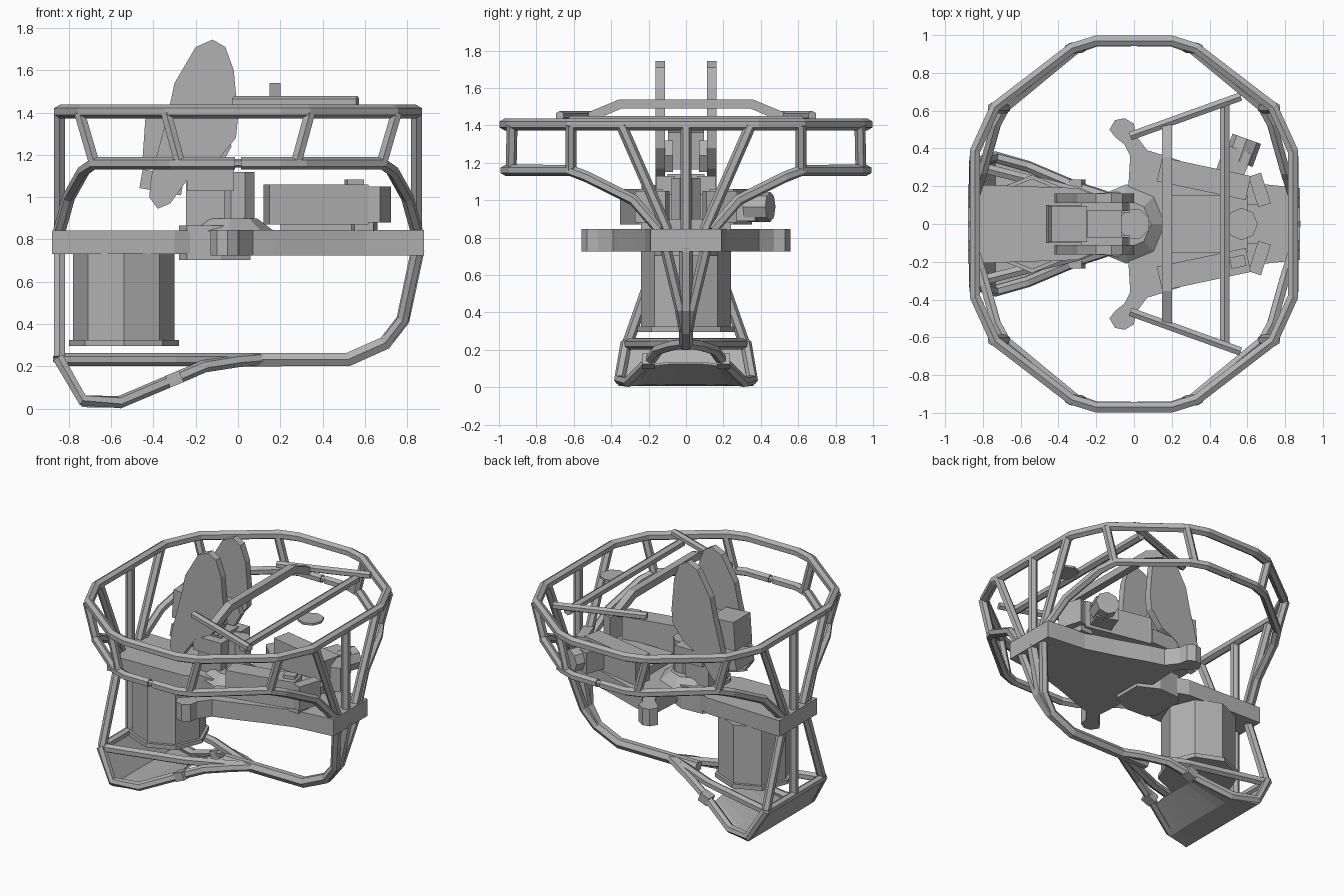
import bpy, bmesh, math
from mathutils import Vector, Matrix

if "Cube" in bpy.data.objects:
    bpy.data.objects.remove(bpy.data.objects["Cube"])

grey = bpy.data.materials.new("metal_grey")
grey.diffuse_color = (0.44, 0.44, 0.44, 1)
grey.use_nodes = True
grey.node_tree.nodes["Principled BSDF"].inputs["Base Color"].default_value = grey.diffuse_color


def finish(name, bm):
    bmesh.ops.recalc_face_normals(bm, faces=bm.faces)
    me = bpy.data.meshes.new(name)
    bm.to_mesh(me)
    bm.free()
    me.materials.append(grey)
    ob = bpy.data.objects.new(name, me)
    bpy.context.collection.objects.link(ob)
    return ob


def tube(name, pts, r=0.03, closed=False, sides=6):
    """Sweep a polygon along a path with mitred corners."""
    P = [Vector(p) for p in pts]
    n = len(P)
    bm = bmesh.new()
    rings = []
    for i, p in enumerate(P):
        a = (p - P[i - 1]).normalized() if i or closed else None
        b = (P[(i + 1) % n] - p).normalized() if i < n - 1 or closed else None
        a, b = a or b, b or a
        t = (a + b).normalized()
        up = Vector((0, 0, 1)) if abs(t.z) < 0.75 else Vector((0, 1, 0))
        u = t.cross(up).normalized()
        if rings and not closed and u.dot(last) < 0.7:
            u = (last - t * last.dot(t)).normalized()
        last = u
        w = u.cross(t)
        rings.append([bm.verts.new(p + r * (math.cos(k) * u + math.sin(k) * w))
                      for k in [math.tau * (j + 0.5) / sides for j in range(sides)]])
    for i in range(n if closed else n - 1):
        A, B = rings[i], rings[(i + 1) % n]
        for j in range(sides):
            k = (j + 1) % sides
            bm.faces.new((A[j], A[k], B[k], B[j]))
    if not closed:
        bm.faces.new(rings[0])
        bm.faces.new(rings[-1])
    return finish(name, bm)


def both(name, pts, r=0.03):
    for s, side in ((1, "back"), (-1, "front")):
        tube(f"{name}_{side}", [(x, s * y, z) for x, y, z in pts], r)


def prism(name, outline, lo, hi, axis="z"):
    """Extrude an outline along z (xy outline) or y (xz outline)."""
    def mk(a, b, c):
        return (a, b, c) if axis == "z" else (a, c, b)
    bm = bmesh.new()
    A = [bm.verts.new(mk(a, b, lo)) for a, b in outline]
    B = [bm.verts.new(mk(a, b, hi)) for a, b in outline]
    bm.faces.new(A)
    bm.faces.new(B)
    n = len(A)
    for i in range(n):
        bm.faces.new((A[i], A[(i + 1) % n], B[(i + 1) % n], B[i]))
    return finish(name, bm)


def mirrored(edge):
    return edge + [(x, -y) for x, y in reversed(edge)]


def box(name, c, size, rz=0, ry=0):
    bm = bmesh.new()
    bmesh.ops.create_cube(bm, size=1)
    m = (Matrix.Translation(c) @ Matrix.Rotation(math.radians(rz), 4, "Z")
         @ Matrix.Rotation(math.radians(ry), 4, "Y") @ Matrix.Diagonal((*size, 1)))
    bm.transform(m)
    return finish(name, bm)


def drum(name, c, r1, r2, h, sides=8, axis="z", turn=0):
    bm = bmesh.new()
    bmesh.ops.create_cone(bm, cap_ends=True, segments=sides, radius1=r1, radius2=r2, depth=h)
    m = Matrix.Rotation(math.radians(turn), 4, "Z")
    if axis == "y":
        m = m @ Matrix.Rotation(math.pi / 2, 4, "X")
    bm.transform(Matrix.Translation(c) @ m)
    return finish(name, bm)


# Upper ring
q = [(0.842, 0.385), (0.735, 0.62), (0.33, 0.93), (0.2, 0.97)]
half = q + [(-x, y) for x, y in reversed(q)]
tube("upper_ring", [(x, y, 1.405) for x, y in mirrored(half)], 0.032, closed=True)

for sx, end in ((1, "right"), (-1, "left")):
    # Lower rails, ring struts and end struts
    both(f"lower_rail_{end}", [(sx * x, y, z) for x, y, z in (
        (0.015, 0.965, 1.16), (0.2, 0.965, 1.16), (0.31, 0.925, 1.16), (0.68, 0.62, 1.16),
        (0.73, 0.53, 1.125), (0.80, 0.28, 1.0), (0.845, 0.14, 0.84))], 0.03)
    both(f"corner_strut_{end}", [(sx * 0.75, 0.615, 1.4), (sx * 0.68, 0.615, 1.16)], 0.029)
    both(f"side_strut_{end}", [(sx * 0.34, 0.93, 1.4), (sx * 0.275, 0.935, 1.16)], 0.029)
    both(f"diagonal_strut_{end}", [(sx * 0.845, 0.345, 1.4), (sx * 0.845, 0.1, 0.84)], 0.03)
tube("right_post", [(0.845, 0, 1.4), (0.845, 0, 0.8)])
tube("left_post", [(-0.845, 0, 1.4), (-0.845, 0, 0.24)])
for y in (0.965, -0.965):
    tube("rail_joint", [(-0.03, y, 1.16), (0.03, y, 1.16)], 0.02)

# Lower frame
tube("keel", [(0.85, 0, 0.75), (0.78, 0, 0.42), (0.695, 0, 0.31), (0.52, 0, 0.232), (-0.1, 0, 0.232)], 0.037)
both("leg_brace", [(0.85, 0.11, 0.75), (0.78, 0.03, 0.42), (0.695, 0.01, 0.31)], 0.03)
both("upper_skid_rail", [(-0.85, 0.31, 0.232), (-0.3, 0.17, 0.232), (0.1, 0, 0.232)], 0.03)
both("skid_rail", [(-0.85, 0.32, 0.24), (-0.735, 0.355, 0.04), (-0.56, 0.305, 0.03),
                   (-0.3, 0.195, 0.14), (-0.16, 0.15, 0.2), (0, 0.07, 0.225), (0.12, 0, 0.235)], 0.03)
both("rear_leg", [(-0.845, 0.31, 0.24), (-0.845, 0.13, 0.75)], 0.03)
tube("rear_cross_bar", [(-0.85, -0.31, 0.235), (-0.85, 0.31, 0.235)], 0.028)
for y in (0.2, -0.2):
    box("rail_clamp", (-0.3, y, 0.14), (0.07, 0.07, 0.06), ry=-22)

# Skid plate following the skid rails
bm = bmesh.new()
rows = [(-0.855, 0.315, 0.22, 0), (-0.735, 0.36, 0.012, 0), (-0.57, 0.31, 0.01, 0.01),
        (-0.35, 0.215, 0.1, 0.03)]
grid = []
for x, w, z, rise in rows:
    grid.append([bm.verts.new((x, w * t / 4, z + rise * (1 - (t / 4) ** 4))) for t in range(-4, 5)])
for A, B in zip(grid, grid[1:]):
    for j in range(8):
        bm.faces.new((A[j], A[j + 1], B[j + 1], B[j]))
skid = finish("skid_plate", bm)
mod = skid.modifiers.new("thickness", "SOLIDIFY")
mod.thickness, mod.offset = 0.012, 0

# Engine drum under the rear beam
drum("engine_drum", (-0.54, 0, 0.53), 0.24, 0.24, 0.41)
drum("drum_foot", (-0.54, 0, 0.31), 0.26, 0.26, 0.03)

# Chassis plate and rear beam
edge = [(0.88, 0.19), (0.6, 0.22), (0.4, 0.28), (0.17, 0.36), (0.07, 0.39), (0.01, 0.47), (0, 0.53),
        (-0.05, 0.56), (-0.1, 0.55), (-0.13, 0.5), (-0.1, 0.46), (-0.05, 0.42), (-0.02, 0.36), (-0.03, 0.2)]
prism("chassis_plate", mirrored(edge), 0.725, 0.845)
prism("rear_beam", mirrored([(-0.88, 0.21), (-0.3, 0.19), (-0.2, 0.15)]), 0.73, 0.843)

# Pedestal
prism("pedestal_hub", mirrored([(-0.28, 0.1), (-0.24, 0.16), (-0.08, 0.17), (0.06, 0.1)]), 0.702, 0.865)
drum("pedestal_flare", (-0.04, 0, 0.87), 0.21, 0.13, 0.06)
box("pedestal_back", (-0.155, 0, 1.0), (0.18, 0.2, 0.28))
drum("pedestal_column", (0, 0, 1.0), 0.085, 0.085, 0.24, turn=22.5)
for s in (1, -1):
    box("pedestal_cheek", (-0.13, s * 0.11, 1.08), (0.22, 0.1, 0.1))

# Twin upright fins and the block held between them
fin = [(-0.12, 1.745), (-0.2, 1.71), (-0.3, 1.54), (-0.33, 1.4), (-0.41, 1.1), (-0.42, 1.0), (-0.38, 0.945),
       (-0.32, 0.97), (-0.22, 1.11), (-0.1, 1.17), (-0.01, 1.28), (0, 1.38), (-0.02, 1.6), (-0.06, 1.71)]
prism("fin_back", fin, 0.112, 0.162, "y")
prism("fin_front", fin, -0.162, -0.112, "y")
box("fin_block", (-0.35, 0, 1.27), (0.19, 0.19, 0.2), ry=4)
box("fin_lower_block", (-0.36, 0, 1.07), (0.2, 0.2, 0.09), ry=10)
for s in (1, -1):
    prism("fin_inner_pad", [(-0.28, 1.15), (-0.08, 1.15), (-0.03, 1.24), (-0.06, 1.32), (-0.28, 1.32)],
          *sorted((s * 0.07, s * 0.115)), "y")

# Equipment on the chassis
for s in (1, -1):
    box("side_console", (0.37, s * 0.24, 0.965), (0.48, 0.13, 0.19), rz=-12 * s)
    box("end_box", (0.665, s * 0.18, 0.965), (0.07, 0.17, 0.17), rz=18 * s)
    prism("console_foot", [(0.53, s * 0.1), (0.66, s * 0.1), (0.64, s * 0.24), (0.55, s * 0.24)], 0.84, 0.89)
box("inner_tray", (0.4, 0, 0.87), (0.4, 0.3, 0.06))
box("motor_box", (0.53, 0.33, 0.965), (0.15, 0.14, 0.15), rz=-20)
drum("motor_end", (0.575, 0.39, 0.965), 0.08, 0.08, 0.13, axis="y", turn=-20)
box("console_knob", (0.55, -0.2, 1.07), (0.08, 0.06, 0.025), rz=12)

# Roof bars and lamp disc
both("roof_bar", [(-0.02, 0.465, 1.452), (0.565, 0.675, 1.452)], 0.026)
tube("roof_arch", [(0.175, -0.53, 1.44), (0.175, -0.35, 1.515), (0.175, 0.35, 1.515), (0.175, 0.53, 1.44)],
     0.036, sides=4)
tube("roof_cross_bar", [(0.48, -0.64, 1.42), (0.48, 0.64, 1.42)], 0.03)
drum("lamp_disc", (0.57, 0, 1.4), 0.085, 0.085, 0.015)
